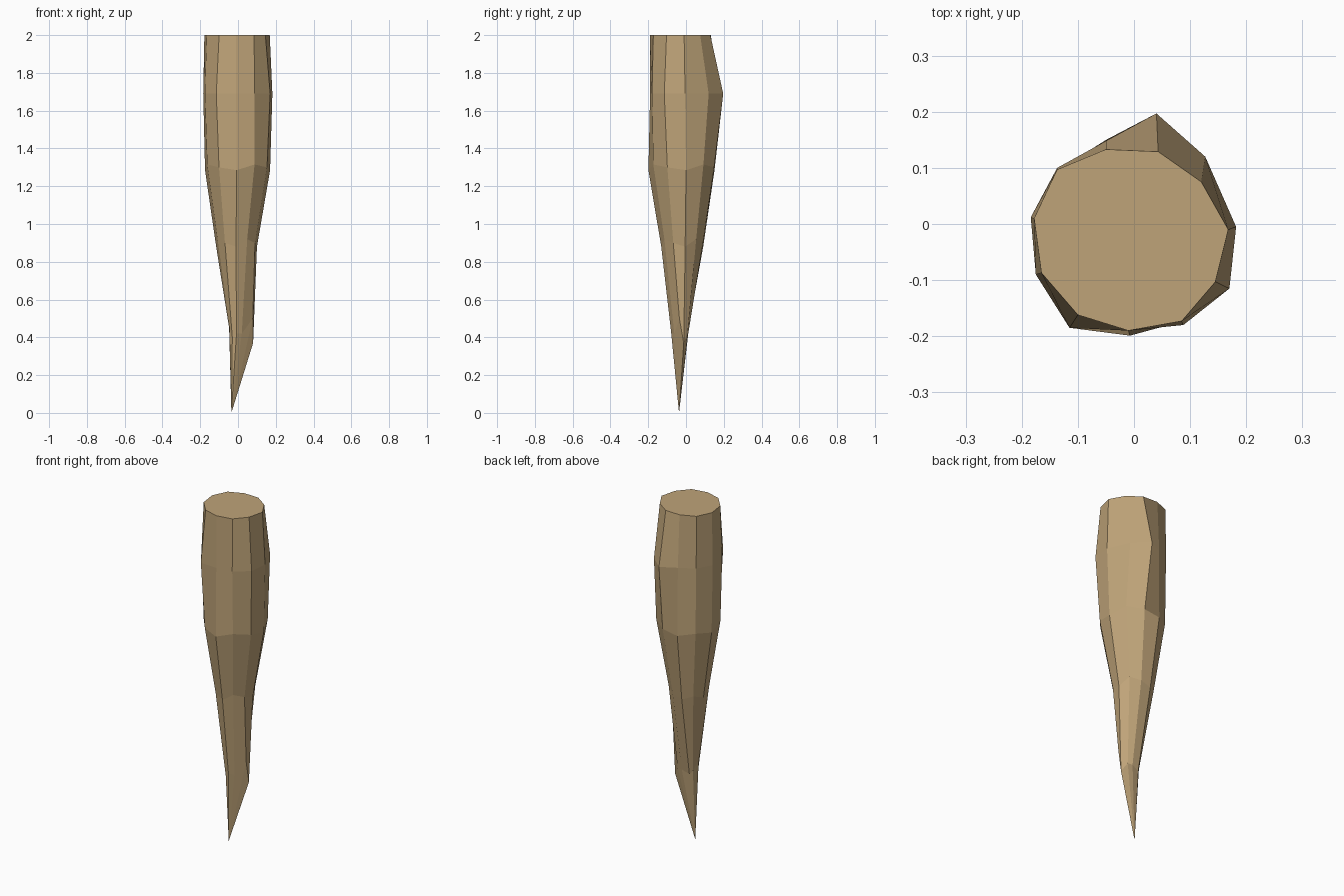
import bpy, bmesh
from math import cos, sin, radians

if "Cube" in bpy.data.objects:
    bpy.data.objects.remove(bpy.data.objects["Cube"])

SIDES = 11
# Hand-cut outlines (x, y): flat top and the bulge just below it
top = [(-.05, .133), (.043, .129), (.12, .075), (.168, -.01), (.145, -.103), (.085, -.173),
       (-.01, -.19), (-.10, -.162), (-.165, -.087), (-.178, .01), (-.137, .097)]
bulge = [(-.05, .148), (.04, .197), (.127, .12), (.182, -.005), (.17, -.115), (.088, -.18),
         (-.01, -.19), (-.115, -.185), (-.175, -.09), (-.184, .012), (-.137, .10)]
# Uneven shoulder of the sharpened point (x, y, z)
shoulder = [(-.025, .004, .40), (.02, .012, .42), (.05, .008, .42), (.08, -.012, .37),
            (.078, -.035, .50), (.02, -.062, .42), (-.008, -.078, .42), (-.03, -.072, .40),
            (-.045, -.055, .46), (-.047, -.03, .45), (-.04, -.008, .42)]


def oval(cx, cy, rx, ry, z, wobble):
    """Ring of eleven points, lined up with the top outline."""
    pts = []
    for i in range(SIDES):
        a = radians(105 - i * 360 / SIDES)
        pts.append((cx + rx * cos(a), cy + ry * sin(a), z + wobble * (i % 3 - 1)))
    return pts


rings = [shoulder,
         oval(-.008, -.018, .109, .113, .90, .02),
         oval(-.003, -.021, .174, .178, 1.30, .015),
         [(x, y, 1.69) for x, y in bulge],
         [(x, y, 2.0) for x, y in top]]

# Stake: faceted shaft lofted from the tip to the flat top
bm = bmesh.new()
loops = [[bm.verts.new(p) for p in ring] for ring in rings]
tip = bm.verts.new((-.035, -.037, 0))
for i in range(SIDES):
    j = (i + 1) % SIDES
    bm.faces.new((tip, loops[0][i], loops[0][j]))
    for lo, hi in zip(loops, loops[1:]):
        bm.faces.new((lo[i], lo[j], hi[j], hi[i]))
bm.faces.new(loops[-1])
bmesh.ops.recalc_face_normals(bm, faces=bm.faces)

mesh = bpy.data.meshes.new("wooden_stake")
bm.to_mesh(mesh)
bm.free()
stake = bpy.data.objects.new("wooden_stake", mesh)
bpy.context.collection.objects.link(stake)

wood = bpy.data.materials.new("wood")
wood.diffuse_color = (.52, .37, .19, 1)
wood.use_nodes = True
wood.node_tree.nodes["Principled BSDF"].inputs["Base Color"].default_value = wood.diffuse_color
mesh.materials.append(wood)
